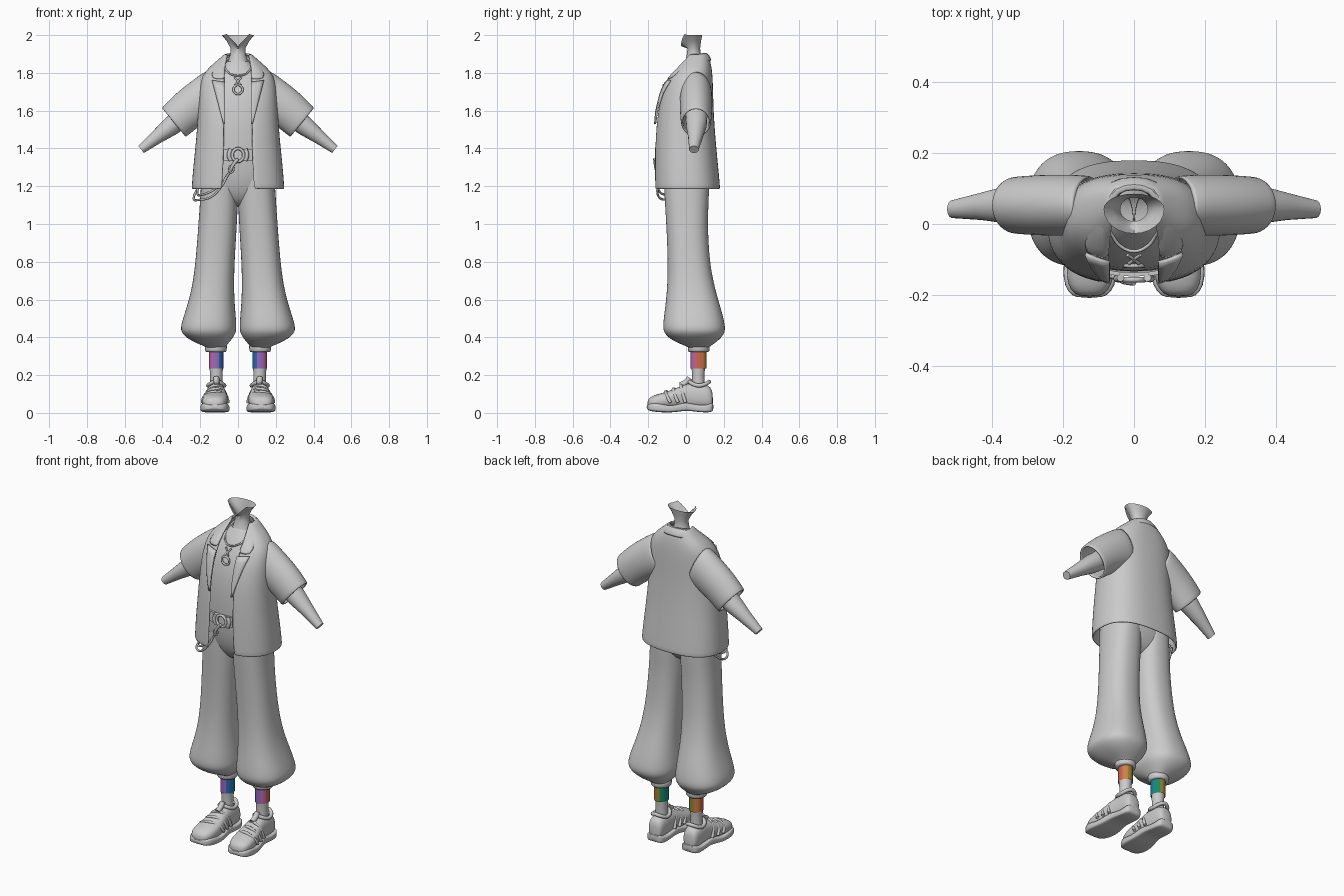
import bpy, bmesh, math
from mathutils import Vector

if "Cube" in bpy.data.objects:
    bpy.data.objects.remove(bpy.data.objects["Cube"])


def material(name, rgb):
    m = bpy.data.materials.new(name)
    m.diffuse_color = (*rgb, 1)
    m.use_nodes = True
    m.node_tree.nodes["Principled BSDF"].inputs["Base Color"].default_value = m.diffuse_color
    return m


GREY = material("grey", (0.6, 0.6, 0.6))
BANDS = [material(n, c) for n, c in [
    ("red", (0.62, 0.13, 0.08)), ("orange", (0.62, 0.22, 0.06)), ("olive", (0.35, 0.22, 0.03)),
    ("green", (0.01, 0.25, 0.12)), ("teal", (0.01, 0.24, 0.30)), ("blue", (0.03, 0.14, 0.48)),
    ("violet", (0.30, 0.14, 0.52)), ("magenta", (0.52, 0.14, 0.42))]]


def finish(ob, mirror=False, solid=0, sub=0):
    """Add the usual modifiers and smooth shading."""
    if mirror:
        ob.modifiers.new("mirror", 'MIRROR')
    if solid:
        s = ob.modifiers.new("thickness", 'SOLIDIFY')
        s.thickness, s.offset = solid, 0
    if sub:
        s = ob.modifiers.new("smooth", 'SUBSURF')
        s.levels = s.render_levels = sub
    bpy.ops.object.select_all(action='DESELECT')
    ob.select_set(True)
    bpy.context.view_layer.objects.active = ob
    bpy.ops.object.shade_smooth_by_angle(angle=math.radians(60))
    return ob


def loft(name, rings, closed=True, caps=(False, False), **mods):
    """Skin a list of equally long point rings."""
    bm = bmesh.new()
    vs = [[bm.verts.new(p) for p in r] for r in rings]
    n = len(rings[0])
    for a, b in zip(vs, vs[1:]):
        for i in range(n if closed else n - 1):
            j = (i + 1) % n
            bm.faces.new((a[i], a[j], b[j], b[i]))
    for use, ring in zip(caps, (vs[0], vs[-1])):
        if use:
            bm.faces.new(ring)
    bmesh.ops.recalc_face_normals(bm, faces=bm.faces)
    me = bpy.data.meshes.new(name)
    bm.to_mesh(me)
    bm.free()
    me.materials.append(GREY)
    ob = bpy.data.objects.new(name, me)
    bpy.context.collection.objects.link(ob)
    return finish(ob, **mods)


def spow(v, e):
    return math.copysign(abs(v) ** e, v)


def oval(x0, x1, y0, y1, z, n=24, power=2.3, gap=0):
    """Level rounded ring starting at the front; gap leaves the front open."""
    cx, cy, a, b = (x0 + x1) / 2, (y0 + y1) / 2, (x1 - x0) / 2, (y1 - y0) / 2
    t0 = math.asin((gap / a) ** (power / 2)) if gap else 0
    span = 2 * math.pi - 2 * t0
    ts = [t0 + span * i / ((n - 1) if gap else n) for i in range(n)]
    return [(cx + a * spow(math.sin(t), 2 / power), cy - b * spow(math.cos(t), 2 / power), z) for t in ts]


def tilted(c, u, v, n=20):
    """Elliptical ring spanned by two half-axis vectors."""
    c, u, v = Vector(c), Vector(u), Vector(v)
    return [c + u * math.cos(2 * math.pi * i / n) + v * math.sin(2 * math.pi * i / n) for i in range(n)]


def tube(name, pts, r, cyclic=False, mirror=False):
    cu = bpy.data.curves.new(name, 'CURVE')
    cu.dimensions, cu.bevel_depth, cu.bevel_resolution, cu.resolution_u = '3D', r, 2, 4
    cu.use_fill_caps = True
    sp = cu.splines.new('BEZIER')
    sp.bezier_points.add(len(pts) - 1)
    for b, p in zip(sp.bezier_points, pts):
        b.co = p
        b.handle_left_type = b.handle_right_type = 'AUTO'
    sp.use_cyclic_u = cyclic
    cu.materials.append(GREY)
    ob = bpy.data.objects.new(name, cu)
    bpy.context.collection.objects.link(ob)
    bpy.ops.object.select_all(action='DESELECT')
    ob.select_set(True)
    bpy.context.view_layer.objects.active = ob
    bpy.ops.object.convert(target='MESH')
    return finish(bpy.context.object, mirror=mirror)


# Open jacket: height, half width, front y, back y, half opening
JACKET = [(1.185, .24, -.165, .175, .085), (1.2, .239, -.165, .174, .084), (1.3, .232, -.165, .165, .076),
          (1.45, .215, -.163, .15, .073), (1.6, .205, -.15, .14, .072), (1.7, .2, -.125, .138, .071),
          (1.78, .19, -.085, .135, .07), (1.83, .145, -.045, .13, .068), (1.87, .095, -.01, .12, .06),
          (1.90, .066, .01, .11, .055)]
loft("jacket_body", [oval(-a, a, f, b, z, 36, 2.5, g) for z, a, f, b, g in JACKET],
     closed=False, solid=.012, sub=1)


def jacket_y(x, z):
    """Front surface of the jacket."""
    for p, q in zip(JACKET, JACKET[1:]):
        if z <= q[0]:
            k = (z - p[0]) / (q[0] - p[0])
            a, f, b = [p[i] + k * (q[i] - p[i]) for i in (1, 2, 3)]
            return (f + b) / 2 - (b - f) / 2 * max(0, 1 - (x / a) ** 2.5) ** .4


# Lapels lying on the jacket front
rows = []
for i in range(8):
    k = i / 7
    z = 1.53 + .22 * k
    x0, x1 = .069, .077 + .06 * k
    rows.append([(x0 + (x1 - x0) * j / 3, jacket_y(x0 + (x1 - x0) * j / 3, z + .01 * j / 3 * k) - .012,
                  z + .01 * j / 3 * k) for j in range(4)])
loft("lapel", rows, closed=False, mirror=True, solid=.01)

# Folded collar, inner edge / fold / outer edge from back to tip
collar = [[(0, .098, 1.895), (0, .112, 1.91), (0, .136, 1.865)],
          [(.045, .09, 1.895), (.05, .102, 1.91), (.068, .128, 1.86)],
          [(.068, .05, 1.89), (.076, .055, 1.90), (.112, .07, 1.858)],
          [(.072, .01, 1.865), (.08, .005, 1.875), (.128, .015, 1.842)],
          [(.07, -.035, 1.825), (.08, -.043, 1.832), (.138, -.035, 1.81)],
          [(.068, -.095, 1.765), (.085, -.102, 1.765), (.146, -.085, 1.765)]]
loft("collar", collar, closed=False, mirror=True, solid=.012, sub=1)

# Sleeves and forearms
loft("sleeve", [tilted((x, .053, z), (ux, 0, uz), (0, ry, 0)) for x, z, ux, uz, ry in [
    (.12, 1.70, .045, .11, .08), (.205, 1.65, .053, .093, .082), (.28, 1.594, .057, .084, .08),
    (.33, 1.546, .06, .075, .076), (.34, 1.537, .06, .073, .074)]], mirror=True, solid=.012, sub=1)
loft("forearm", [tilted((x, y, z), (.61 * r, 0, .79 * r), (0, r * 1.05, 0)) for x, y, z, r in [
    (.24, .055, 1.607, .058), (.352, .055, 1.52, .052), (.43, .05, 1.46, .037), (.513, .042, 1.395, .024)]],
     caps=(True, True), mirror=True)

# Neck with flared jaw edge
neck = [oval(-a, a, f, b, z, 24, 2) for z, a, f, b in [
    (1.81, .075, -.03, .1), (1.86, .052, -.005, .09), (1.90, .041, .005, .077), (1.93, .039, .008, .075)]]
for s, flare in ((.45, .55), (1, 1)):
    neck.append([(x * (1 + 1.2 * s), .04 + (y - .04) * (1.1 + 1.0 * s if y < .04 else 1 + .3 * s),
                  1.93 + .07 * flare * min(1, abs(x) / .03 + max(0, y - .04) / .03) + .012 * s * (y < .04) * (abs(x) < .03))
                 for x, y, z in oval(-.039, .039, .008, .075, 0, 24, 2)])
loft("neck", neck)

# Undershirt with neckband
loft("undershirt", [oval(-a, a, f, b, z, 32, 2.4) for z, a, f, b in [
    (1.30, .18, -.13, .13), (1.45, .18, -.137, .12), (1.6, .175, -.128, .115), (1.7, .165, -.104, .115),
    (1.78, .13, -.065, .11), (1.83, .085, -.032, .105), (1.86, .058, -.008, .095)]], sub=1)
tube("neckband", [(.062 * math.sin(t), .042 - .062 * math.cos(t), 1.845 - .015 * math.cos(t))
                  for t in [i * math.pi / 6 for i in range(12)]], .006, True)

# Necklace and pendant
tube("necklace", [(.07 * math.sin(t), .015 - .092 * math.cos(t), 1.84 - .055 * math.cos(t))
                  for t in [i * math.pi / 6 for i in range(12)]], .005, True)


def hoop(name, x, y, z, rx, rz, r):
    tube(name, [(x + rx * math.sin(t), y, z + rz * math.cos(t)) for t in [i * math.pi / 4 for i in range(8)]], r, True)


hoop("pendant_ring", 0, -.118, 1.712, .024, .024, .006)
for s in (-1, 1):
    tube("pendant_link", [(.018 * s, -.088, 1.775), (0, -.1, 1.755), (-.014 * s, -.112, 1.737)], .005)

# Trousers
loft("trouser_hips", [oval(-a, a, f, b, z, 32, 2.4) for z, a, f, b in [
    (1.39, .185, -.138, .132), (1.3, .192, -.135, .13), (1.2, .19, -.118, .122), (1.13, .16, -.085, .095),
    (1.09, .1, -.04, .05)]], caps=(False, True), sub=1)
loft("trouser_leg", [oval(x0, x1, y0, y1, z, 24, 2.4) for z, x0, x1, y0, y1 in [
    (1.26, .0, .193, -.12, .125), (1.12, .0, .202, -.113, .121), (1.0, .005, .21, -.105, .115),
    (.8, .018, .225, -.096, .125), (.66, .021, .244, -.1, .153), (.55, .015, .275, -.112, .187),
    (.46, .006, .306, -.125, .21), (.42, .01, .302, -.118, .207), (.38, .04, .248, -.07, .17),
    (.352, .066, .175, .005, .127), (.34, .075, .16, .02, .112)]], mirror=True, sub=2)
loft("trouser_cuff", [oval(.117 - r, .117 + r, .067 - r, .067 + r, z, 24, 2) for z, r in [
    (.365, .052), (.355, .058), (.33, .057), (.323, .052), (.323, .03)]], mirror=True)

# Belt, buckle, loops and hanging chain
loft("belt", [oval(-a, a, -a * .76, a * .72, z, 32, 2.4) for z, a in [
    (1.335, .18), (1.335, .195), (1.395, .195), (1.395, .18)]])
hoop("buckle_ring", 0, -.157, 1.365, .03, .034, .008)
for s in (-1, 1):
    tube("buckle_plate", [(.038 * s, -.152, 1.335), (.048 * s, -.154, 1.365), (.038 * s, -.152, 1.397)], .011)
tube("belt_strap", [(0, -.165, 1.345), (-.025, -.162, 1.315), (-.042, -.155, 1.28)], .009)
hoop("strap_clip", -.035, -.16, 1.29, .012, .017, .005)
tube("hip_chain_upper", [(-.04, -.155, 1.28), (-.075, -.145, 1.23), (-.13, -.145, 1.18), (-.19, -.11, 1.155),
                         (-.215, -.03, 1.16), (-.205, .06, 1.22)], .006)
tube("hip_chain_lower", [(-.06, -.148, 1.25), (-.08, -.15, 1.21), (-.14, -.145, 1.145), (-.205, -.1, 1.128),
                         (-.235, -.01, 1.135), (-.21, .07, 1.2)], .006)

# Ankle and striped sock, colour chosen by direction around the leg
loft("ankle", [oval(.115 - r, .115 + r, .065 - r, .065 + r, z, 20, 2) for z, r in [
    (.12, .036), (.17, .033), (.22, .034), (.24, .036), (.33, .036)]], mirror=True)
sock = loft("sock", [oval(.076, .154, .024, .109, z, 32, 2) for z in (.235, .325)], mirror=True)
for m in BANDS:
    sock.data.materials.append(m)
for f in sock.data.polygons:
    ang = math.degrees(math.atan2(f.center.y - .0665, f.center.x - .115))
    f.material_index = 1 + int(((ang + 22.5) % 360) // 45)

# Shoes: y, centre x, half width, top height
SHOE = [(-.205, .126, .028, .065), (-.19, .126, .053, .086), (-.15, .124, .069, .1), (-.09, .12, .068, .115),
        (-.04, .118, .06, .138), (0, .116, .053, .153), (.04, .115, .05, .16), (.1, .115, .049, .152),
        (.13, .115, .043, .14), (.143, .115, .03, .105)]


def shoe_ring(y, cx, hw, z0, z1, power):
    return [(x, y, z) for x, z, _ in oval(cx - hw, cx + hw, z0, z1, 0, 20, power)]


loft("shoe_upper", [shoe_ring(y, cx, hw, .022, z1, 2.5) for y, cx, hw, z1 in SHOE], caps=(True, True),
     mirror=True, sub=1)
SOLE = [.02, .01, .004, .001, .006, .012, .008, .001, .004, .012]
loft("shoe_sole", [shoe_ring(y * 1.02, cx, hw + .009, z, .046 + .012 * math.cos(y * 40), 5)
                   for (y, cx, hw, _), z in zip(SHOE, SOLE)], caps=(True, True), mirror=True, sub=1)
for y, cx, hw, z1 in [(-.105, .121, .068, .112), (-.065, .119, .064, .127), (-.025, .117, .057, .146)]:
    tube("shoe_strap", [(cx + hw * math.cos(t), y + .035 * (1 - math.sin(t)) - .012 * math.cos(t),
                         .055 + (z1 - .055) * math.sin(t)) for t in [i * math.pi / 8 for i in range(9)]],
         .009, mirror=True)
tube("shoe_collar", [(.115 + .043 * math.sin(t), .07 - .052 * math.cos(t), .155 + .01 * math.cos(2 * t))
                     for t in [i * math.pi / 6 for i in range(12)]], .011, True, mirror=True)
tube("shoe_tongue", [(.115, -.03, .145), (.115, .005, .165), (.115, .02, .185)], .016, mirror=True)
